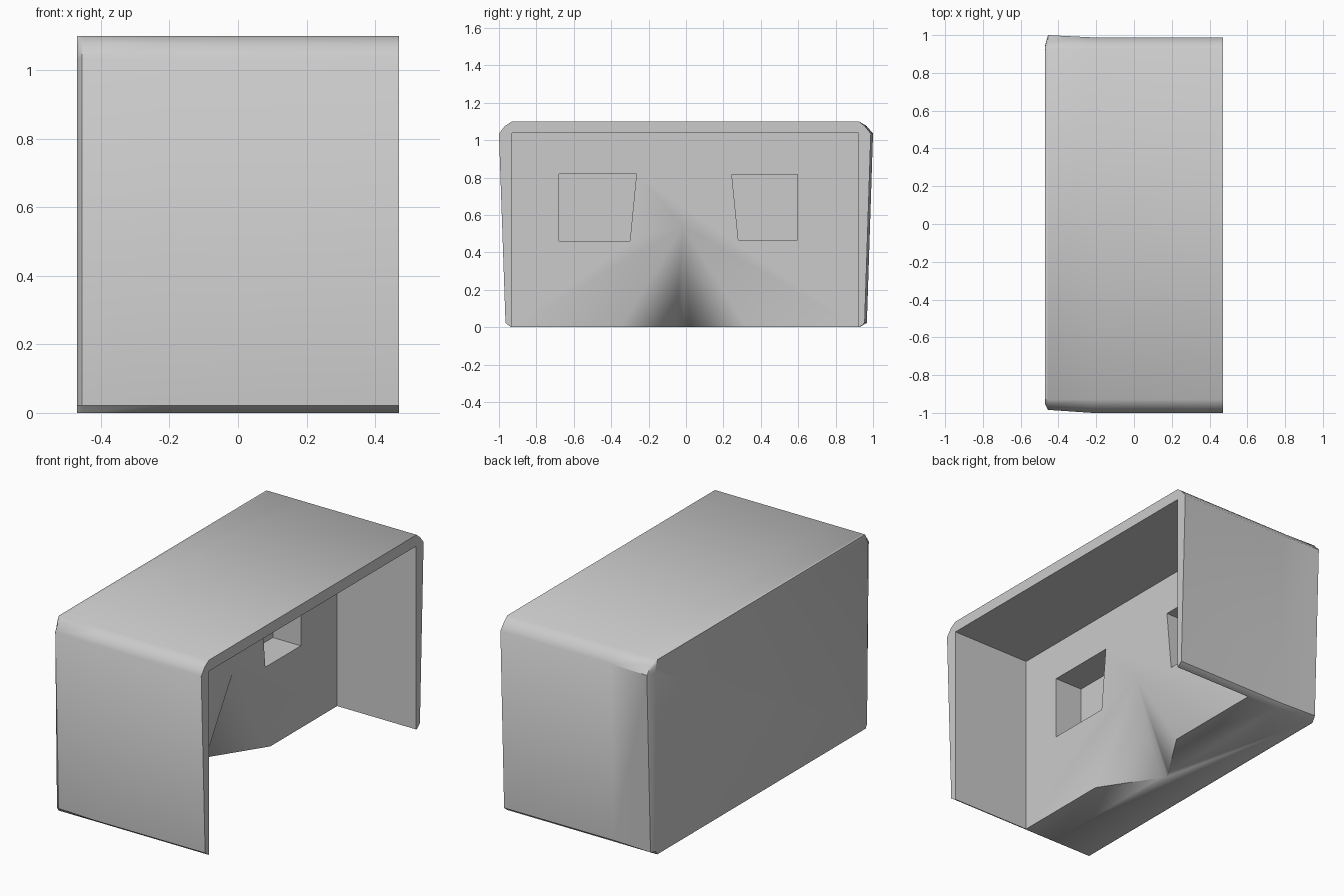
import bpy, bmesh, math
from mathutils import Vector

if "Cube" in bpy.data.objects:
    bpy.data.objects.remove(bpy.data.objects["Cube"])

INNER_X = -0.025      # wall at the back of the open cavity
EYE_X = -0.20         # floor of the eye recesses


def loft(name, rings):
    """Closed solid through rings that all have the same number of points."""
    bm = bmesh.new()
    loops = [[bm.verts.new(p) for p in ring] for ring in rings]
    n = len(loops[0])
    for a, b in zip(loops, loops[1:]):
        for i in range(n):
            j = (i + 1) % n
            bm.faces.new((a[i], a[j], b[j], b[i]))
    bm.faces.new(loops[0])
    bm.faces.new(loops[-1])
    bmesh.ops.recalc_face_normals(bm, faces=bm.faces)
    mesh = bpy.data.meshes.new(name)
    bm.to_mesh(mesh)
    bm.free()
    ob = bpy.data.objects.new(name, mesh)
    bpy.context.collection.objects.link(ob)
    return ob


def prism_x(name, outline, x0, x1):
    return loft(name, [[(x, y, z) for y, z in outline] for x in (x0, x1)])


# Housing: chamfered section lofted from the closed face to the open end
section = [(-0.935, 0), (-0.965, 0.022), (-1.0, 1.035), (-0.968, 1.076), (-0.93, 1.1),
           (0.925, 1.1), (0.955, 1.076), (0.988, 1.035), (0.955, 0.022), (0.928, 0)]
shift = [0, 0.012, 0.016, 0.01, 0, 0, 0.01, 0.012, 0.012, 0]
inset = [0, 0.018, 0.045, 0.025, 0, 0, -0.015, -0.04, -0.012, 0]


def ring(x, dy=None):
    dy = dy or [0] * len(section)
    return [(x, y + d, z) for (y, z), d in zip(section, dy)]


body = loft("headset_housing", [ring(-0.47, inset), ring(-0.455, shift),
                                ring(-0.22), ring(0.47)])

# Cavity, open at the end and underneath
cutters = [prism_x("cavity_cutter", [(-0.93, -0.2), (0.922, -0.2),
                                     (0.922, 1.037), (-0.93, 1.037)], INNER_X, 0.7)]

# Eye recesses
for outline in ([(-0.68, 0.46), (-0.30, 0.46), (-0.265, 0.82), (-0.68, 0.82)],
                [(0.28, 0.465), (0.597, 0.465), (0.597, 0.815), (0.245, 0.815)]):
    cutters.append(prism_x("eye_cutter", outline, EYE_X, 0.1))

# Nose notch: a V groove running up and out of the underside
tip = Vector((INNER_X, -0.015, 0.54))
deep = Vector((-0.245, -0.015, 0))
corners = [Vector((INNER_X, y, 0)) for y in (-0.35, 0.325)]
tri = [deep] + [deep + 1.3 * (c - deep) for c in corners]
cutters.append(loft("nose_cutter", [[p + t * (tip - deep) for p in tri] for t in (-0.3, 1.3)]))

bpy.context.view_layer.objects.active = body
body.select_set(True)
for c in cutters:
    mod = body.modifiers.new("cut", 'BOOLEAN')
    mod.operation = 'DIFFERENCE'
    mod.solver = 'EXACT'
    mod.object = c
    bpy.ops.object.modifier_apply(modifier=mod.name)
    bpy.data.objects.remove(c)

# Soft top corners, and a soft crease in the nose notch
bpy.ops.object.shade_smooth_by_angle(angle=math.radians(41))
mesh = body.data
for e in mesh.edges:
    if any((mesh.vertices[v].co - deep).length < 0.01 for v in e.vertices):
        e.use_edge_sharp = False
